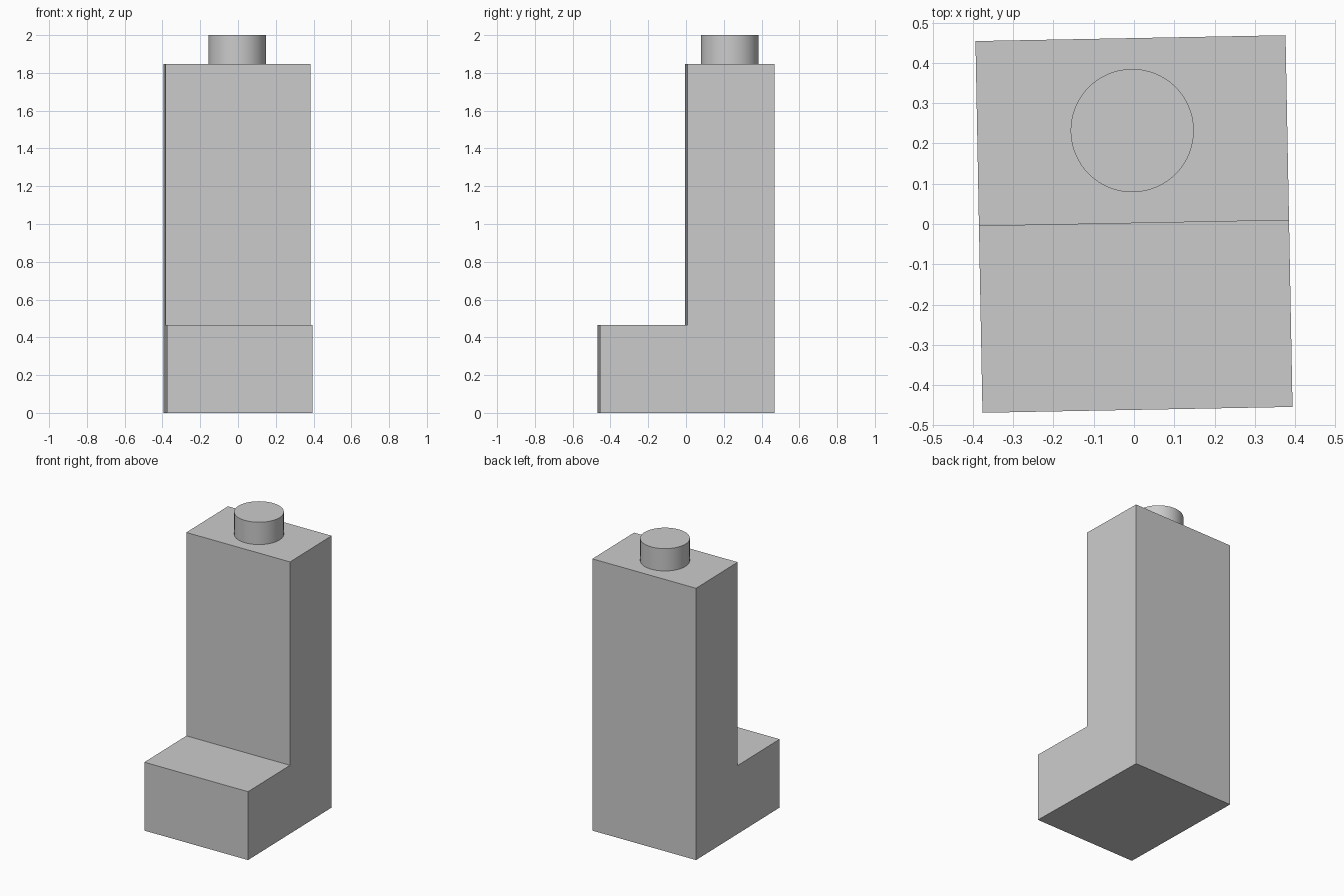
import bpy, bmesh, math
from mathutils import Matrix

cube = bpy.data.objects.get("Cube")
if cube:
    bpy.data.objects.remove(cube, do_unlink=True)

GREY = (0.6, 0.6, 0.6, 1.0)
mat = bpy.data.materials.new("plain grey")
mat.use_nodes = True
mat.diffuse_color = GREY
mat.node_tree.nodes["Principled BSDF"].inputs["Base Color"].default_value = GREY

HALF_W, HALF_D = 0.385, 0.4615
STEP_Y, STEP_Z, TOP_Z = 0.002, 0.465, 1.848
TURN = math.radians(1.08)


def finish(bm, name):
    """Turn the part slightly about z and link it as an object."""
    bmesh.ops.recalc_face_normals(bm, faces=bm.faces)
    bm.transform(Matrix.Rotation(TURN, 4, "Z"))
    mesh = bpy.data.meshes.new(name)
    bm.to_mesh(mesh)
    bm.free()
    mesh.materials.append(mat)
    obj = bpy.data.objects.new(name, mesh)
    bpy.context.collection.objects.link(obj)
    return obj


# L-shaped body: side profile extruded across the width
bm = bmesh.new()
profile = [(-HALF_D, 0), (HALF_D, 0), (HALF_D, TOP_Z),
           (STEP_Y, TOP_Z), (STEP_Y, STEP_Z), (-HALF_D, STEP_Z)]
side = bm.faces.new([bm.verts.new((-HALF_W, y, z)) for y, z in profile])
grown = bmesh.ops.extrude_face_region(bm, geom=[side])["geom"]
bmesh.ops.translate(bm, vec=(2 * HALF_W, 0, 0),
                    verts=[v for v in grown if isinstance(v, bmesh.types.BMVert)])
finish(bm, "stepped_body")

# Round stud on top
bm = bmesh.new()
bmesh.ops.create_cone(bm, cap_ends=True, segments=64, radius1=0.153, radius2=0.153,
                      depth=2 - TOP_Z,
                      matrix=Matrix.Translation((0, 0.232, (2 + TOP_Z) / 2)))
stud = finish(bm, "top_stud")
bpy.ops.object.select_all(action="DESELECT")
stud.select_set(True)
bpy.context.view_layer.objects.active = stud
bpy.ops.object.shade_smooth_by_angle(angle=math.radians(30))
